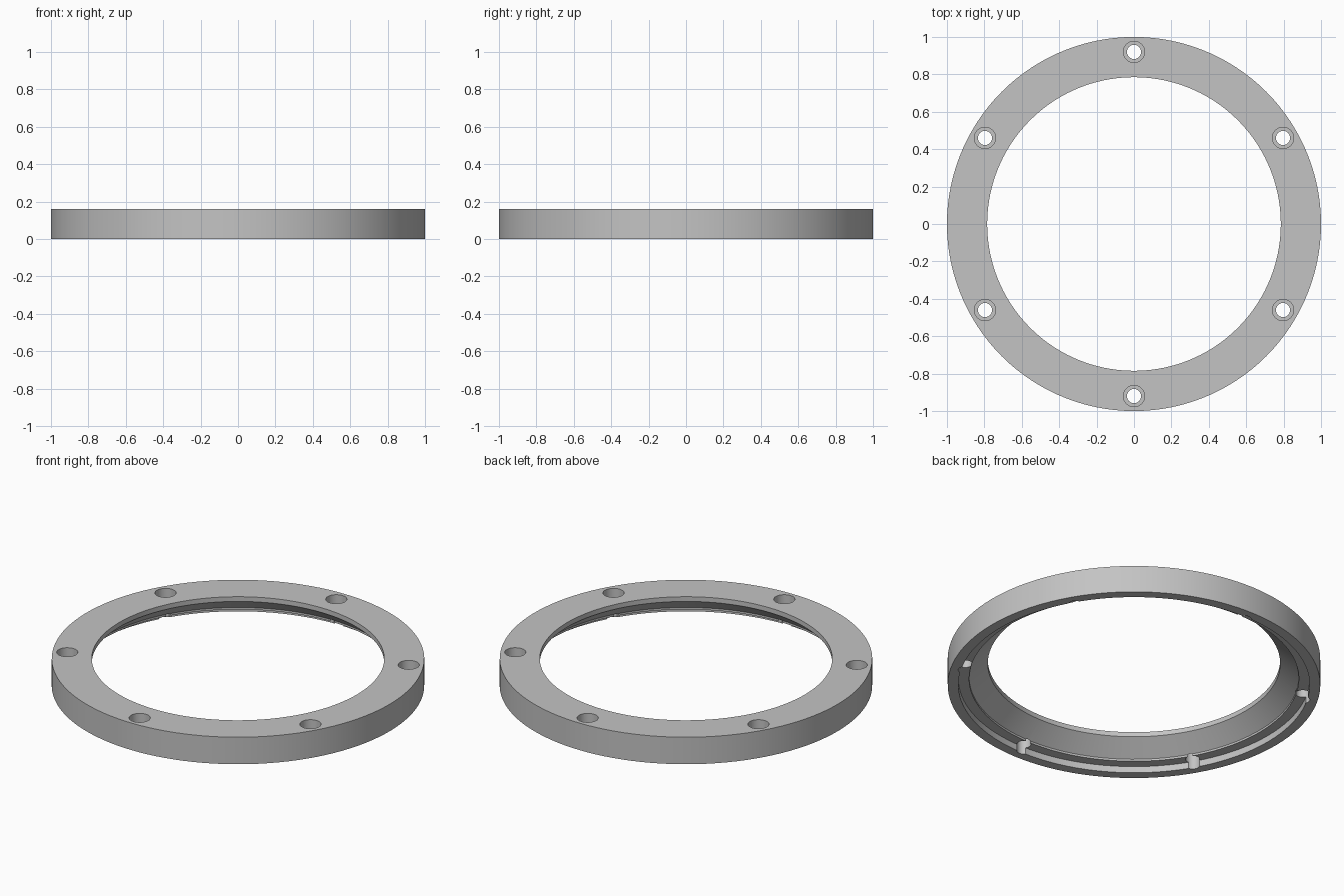
import bpy
import bmesh
import math

cube = bpy.data.objects.get("Cube")
if cube:
    bpy.data.objects.remove(cube, do_unlink=True)

grey = bpy.data.materials.new("plain_grey")
grey.use_nodes = True
colour = (0.55, 0.55, 0.55, 1)
grey.diffuse_color = colour
grey.node_tree.nodes["Principled BSDF"].inputs["Base Color"].default_value = colour


def lathe(name, profile, steps, closed):
    """Revolve an (r, z) profile around z; an open profile gets flat end caps."""
    bm = bmesh.new()
    rings = []
    for r, z in profile:
        angles = [math.tau * i / steps for i in range(steps)]
        rings.append([bm.verts.new((r * math.cos(a), r * math.sin(a), z)) for a in angles])
    pairs = list(zip(rings, rings[1:]))
    if closed:
        pairs.append((rings[-1], rings[0]))
    else:
        bm.faces.new(rings[0])
        bm.faces.new(rings[-1])
    for a, b in pairs:
        for i in range(steps):
            j = (i + 1) % steps
            bm.faces.new((a[i], a[j], b[j], b[i]))
    bmesh.ops.recalc_face_normals(bm, faces=bm.faces)
    mesh = bpy.data.meshes.new(name)
    bm.to_mesh(mesh)
    bm.free()
    obj = bpy.data.objects.new(name, mesh)
    bpy.context.collection.objects.link(obj)
    mesh.materials.append(grey)
    return obj


# Ring section: outer wall, top lip, tapered bore, stepped recess below
ring = lathe("mounting_ring", [
    (1.0, 0.0), (1.0, 0.16), (0.785, 0.16), (0.785, 0.132),
    (0.885, 0.05), (0.885, 0.038), (0.943, 0.038), (0.943, 0.0),
], 120, True)

# Six counterbored screw holes
cutters = []
for k in range(6):
    angle = math.radians(30 + 60 * k)
    cutter = lathe("screw_hole_cutter", [
        (0.038, -0.05), (0.038, 0.1), (0.057, 0.1), (0.057, 0.2)], 32, False)
    cutter.location = (0.92 * math.cos(angle), 0.92 * math.sin(angle), 0)
    cutter.hide_render = True
    cutters.append(cutter)
    cut = ring.modifiers.new("screw_hole", 'BOOLEAN')
    cut.operation = 'DIFFERENCE'
    cut.solver = 'EXACT'
    cut.object = cutter

# Apply the holes, drop the cutters and shade with crisp edges
bpy.ops.object.select_all(action='DESELECT')
ring.select_set(True)
bpy.context.view_layer.objects.active = ring
for cut in list(ring.modifiers):
    bpy.ops.object.modifier_apply(modifier=cut.name)
for cutter in cutters:
    bpy.data.objects.remove(cutter, do_unlink=True)
bpy.ops.object.shade_smooth_by_angle(angle=math.radians(30))
